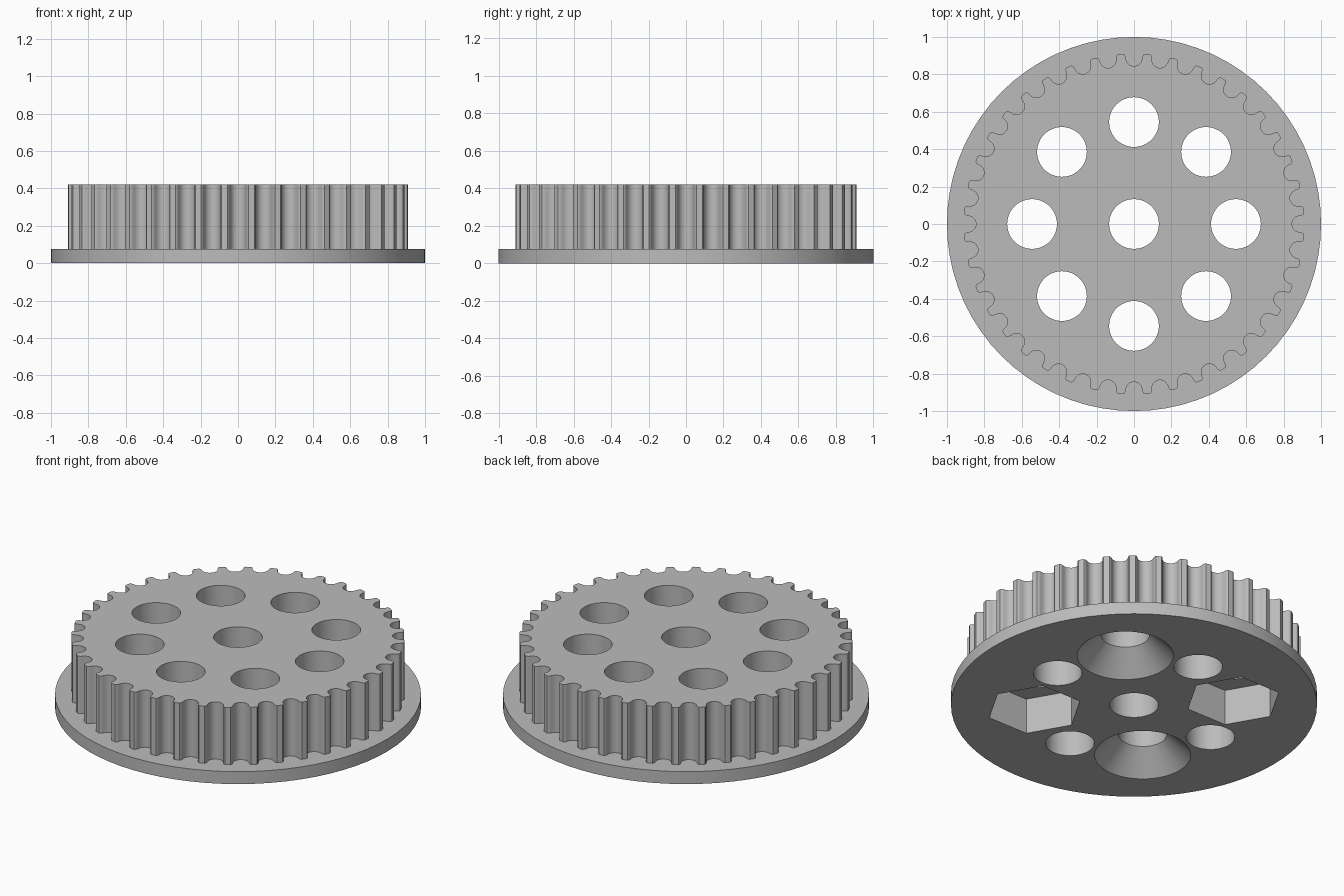
import bpy, bmesh, math

cube = bpy.data.objects.get("Cube")
if cube:
    bpy.data.objects.remove(cube, do_unlink=True)

TEETH = 40
HEIGHT = 0.42
FLANGE = 0.075
BORE = 0.133
RING = 0.545
POCKET = 0.263

grey = bpy.data.materials.new("plain grey")
grey.use_nodes = True
grey.diffuse_color = (0.5, 0.5, 0.5, 1)
grey.node_tree.nodes["Principled BSDF"].inputs["Base Color"].default_value = (0.5, 0.5, 0.5, 1)


def prism(name, points, z0, z1):
    """Extrude a closed outline from z0 to z1."""
    bm = bmesh.new()
    face = bm.faces.new([bm.verts.new((x, y, z0)) for x, y in points])
    top = bmesh.ops.extrude_face_region(bm, geom=[face])["geom"]
    verts = [g for g in top if isinstance(g, bmesh.types.BMVert)]
    bmesh.ops.translate(bm, verts=verts, vec=(0, 0, z1 - z0))
    bmesh.ops.recalc_face_normals(bm, faces=bm.faces)
    mesh = bpy.data.meshes.new(name)
    bm.to_mesh(mesh)
    bm.free()
    obj = bpy.data.objects.new(name, mesh)
    bpy.context.collection.objects.link(obj)
    mesh.materials.append(grey)
    return obj


def circle(radius, sides, x=0, y=0):
    steps = [math.tau * i / sides for i in range(sides)]
    return [(x + radius * math.cos(a), y + radius * math.sin(a)) for a in steps]


def combine(target, tool, operation):
    """Apply a boolean and remove its tool."""
    bpy.context.view_layer.objects.active = target
    mod = target.modifiers.new("combine", "BOOLEAN")
    mod.operation = operation
    mod.solver = "EXACT"
    mod.object = tool
    bpy.ops.object.modifier_apply(modifier=mod.name)
    bpy.data.objects.remove(tool, do_unlink=True)


# Toothed belt body: half a groove as (sideways, outward), mirrored and repeated
half = [(0.011, 0.846), (0.024, 0.852), (0.035, 0.862), (0.042, 0.877),
        (0.045, 0.893), (0.049, 0.903), (0.056, 0.909)]
groove = [(-t, r) for t, r in reversed(half)] + [(0, 0.845)] + half
outline = []
for i in range(TEETH):
    a = math.tau * i / TEETH
    for t, r in groove:
        outline.append((r * math.cos(a) - t * math.sin(a), r * math.sin(a) + t * math.cos(a)))
pulley = prism("toothed_pulley", outline, FLANGE / 2, HEIGHT)

# Flange at the base
combine(pulley, prism("flange", circle(1, 72), 0, FLANGE), "UNION")

# Centre bore and ring of eight holes
combine(pulley, prism("centre_bore", circle(BORE, 48), -0.1, 0.6), "DIFFERENCE")
for i in range(8):
    a = math.tau * i / 8
    x, y = RING * math.cos(a), RING * math.sin(a)
    combine(pulley, prism("ring_hole", circle(BORE, 48, x, y), -0.1, 0.6), "DIFFERENCE")

# Underside: two countersinks and two hexagonal pockets on opposite diagonals
for side in (1, -1):
    d = side * RING * math.sqrt(0.5)
    bpy.ops.mesh.primitive_cone_add(vertices=48, radius1=POCKET + 0.05, radius2=POCKET - 0.18,
                                    depth=0.23, location=(d, d, 0.065))
    combine(pulley, bpy.context.object, "DIFFERENCE")
    combine(pulley, prism("hex_pocket", circle(POCKET, 6, d, -d), -0.1, 0.215), "DIFFERENCE")

# One colour and smooth curved walls with crisp edges
pulley.data.materials.clear()
pulley.data.materials.append(grey)
for p in pulley.data.polygons:
    p.material_index = 0
bpy.ops.object.select_all(action="DESELECT")
pulley.select_set(True)
bpy.context.view_layer.objects.active = pulley
bpy.ops.object.shade_smooth_by_angle(angle=math.radians(30))
